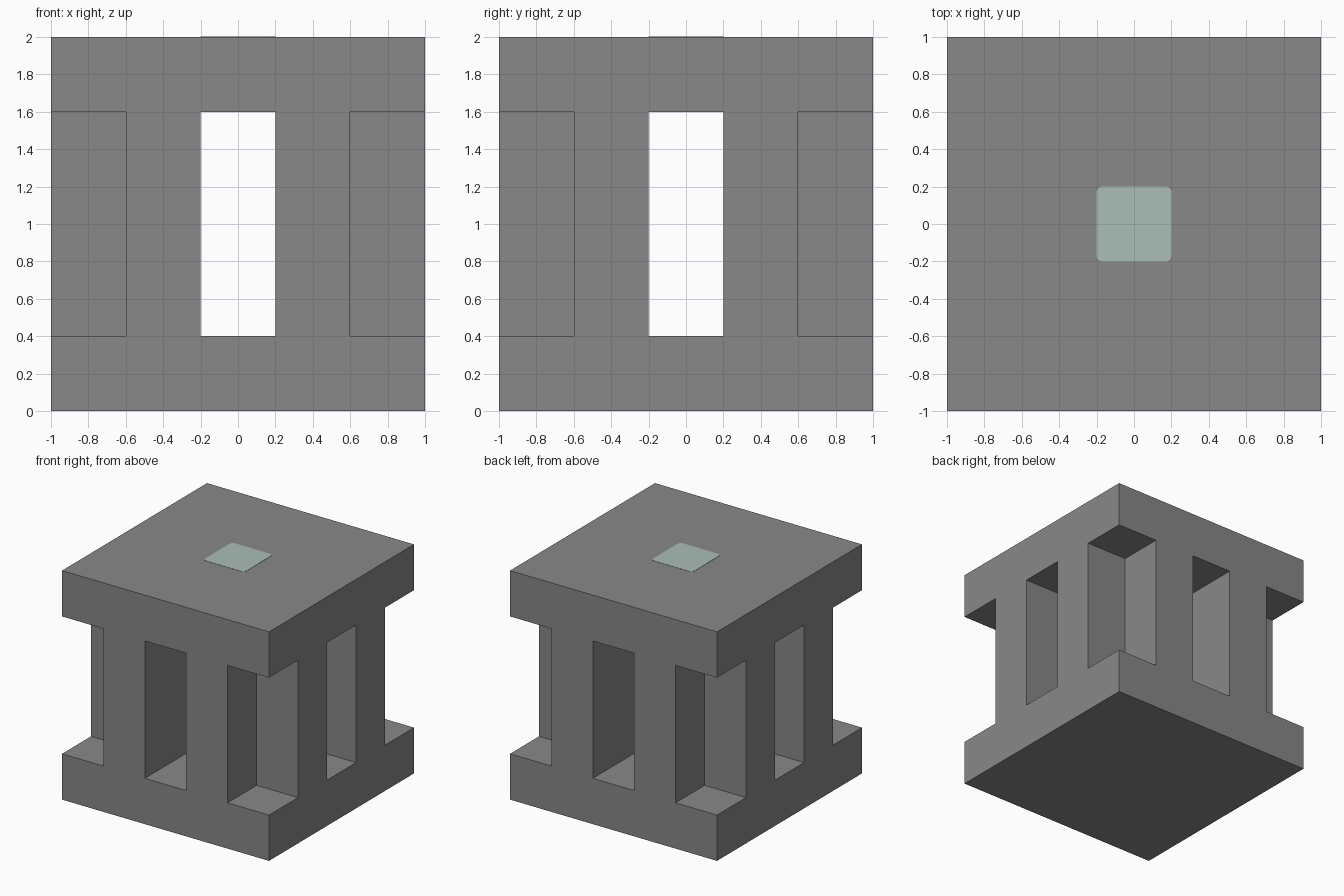
import bpy, bmesh, math

cube = bpy.data.objects.get("Cube")
if cube:
    bpy.data.objects.remove(cube, do_unlink=True)


def material(name, color):
    mat = bpy.data.materials.new(name)
    mat.use_nodes = True
    mat.diffuse_color = (*color, 1)
    mat.node_tree.nodes["Principled BSDF"].inputs["Base Color"].default_value = (*color, 1)
    return mat


def prisms(name, outlines, low, high, mat=None):
    """One object made of flat outlines extruded from low to high."""
    bm = bmesh.new()
    for outline in outlines:
        face = bm.faces.new([bm.verts.new((x, y, low)) for x, y in outline])
        top = bmesh.ops.extrude_face_region(bm, geom=[face])["geom"]
        verts = [v for v in top if isinstance(v, bmesh.types.BMVert)]
        bmesh.ops.translate(bm, verts=verts, vec=(0, 0, high - low))
    bmesh.ops.recalc_face_normals(bm, faces=bm.faces)
    mesh = bpy.data.meshes.new(name)
    bm.to_mesh(mesh)
    bm.free()
    obj = bpy.data.objects.new(name, mesh)
    bpy.context.collection.objects.link(obj)
    if mat:
        mesh.materials.append(mat)
    return obj


def square(cx, cy, r):
    return [(cx - r, cy - r), (cx + r, cy - r), (cx + r, cy + r), (cx - r, cy + r)]


def rounded_square(r, bevel, steps=5):
    points = []
    for quarter, (sx, sy) in enumerate([(1, 1), (-1, 1), (-1, -1), (1, -1)]):
        for i in range(steps + 1):
            a = (quarter + i / steps) * math.pi / 2
            points.append((sx * (r - bevel) + bevel * math.cos(a),
                           sy * (r - bevel) + bevel * math.sin(a)))
    return points


stone = material("grey", (0.246, 0.246, 0.246))
pale = material("pale_green", (0.41, 0.51, 0.47))

# Solid block, to be cut into a base, a cap and four L-shaped pillars
frame = prisms("pillared_frame", [square(0, 0, 1)], 0, 2, stone)

# Crossing slots through the middle, plus a notch at each corner
w, far = 0.2, 1.2
cross = [(w, w), (w, far), (-w, far), (-w, w), (-far, w), (-far, -w),
         (-w, -w), (-w, -far), (w, -far), (w, -w), (far, -w), (far, w)]
notches = [square(0.9 * sx, 0.9 * sy, 0.3) for sx in (-1, 1) for sy in (-1, 1)]
cutter = prisms("slot_cutter", [cross] + notches, 0.4, 1.6)
cutter.hide_render = True

cut = frame.modifiers.new("slots", "BOOLEAN")
cut.operation = "DIFFERENCE"
cut.solver = "EXACT"
cut.object = cutter
bpy.context.view_layer.objects.active = frame
bpy.ops.object.modifier_apply(modifier=cut.name)
bpy.data.objects.remove(cutter, do_unlink=True)

# Pale rounded plate set in the top
prisms("top_plate", [rounded_square(0.2, 0.03)], 1.996, 2.002, pale)
